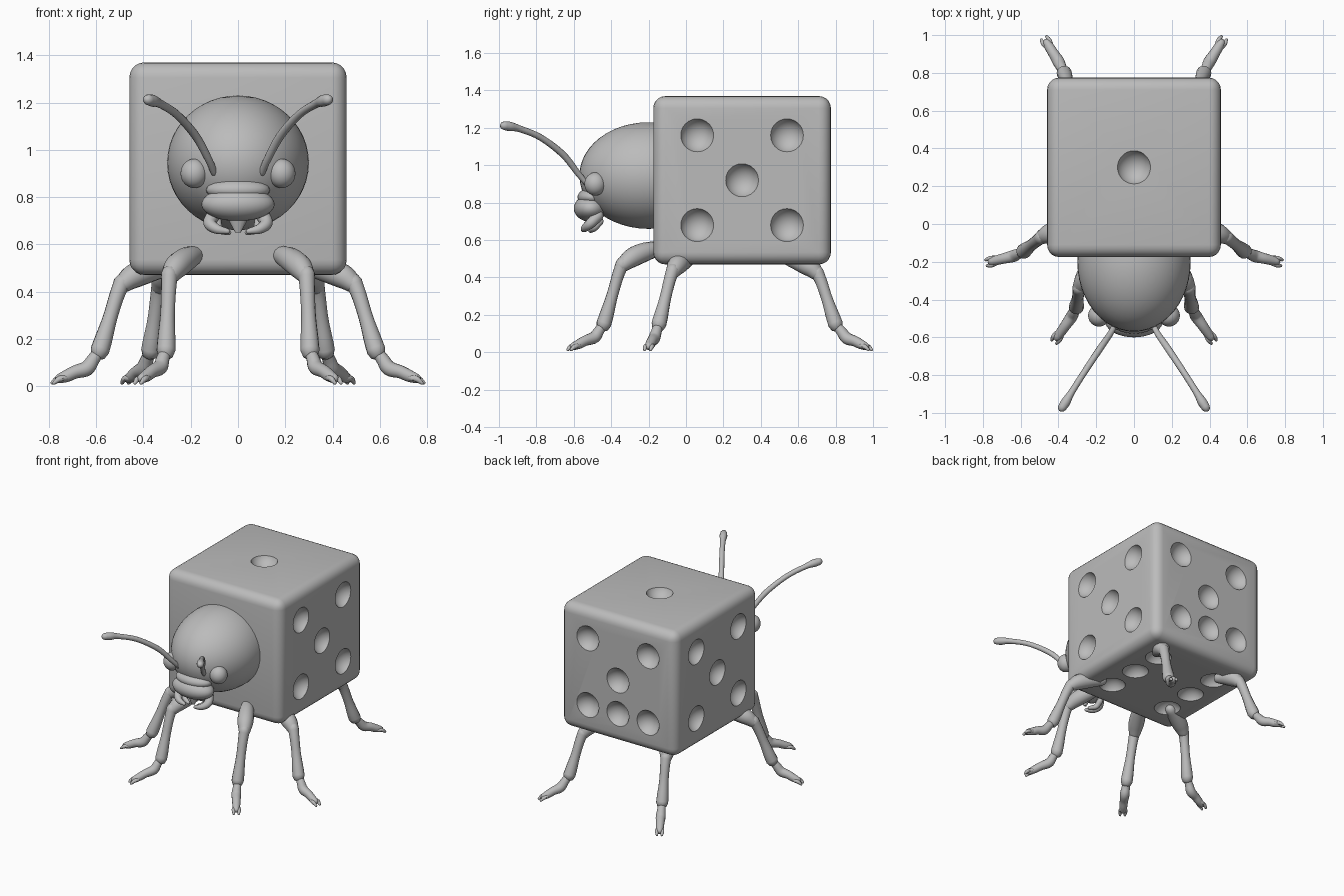
import bpy, bmesh, math
from mathutils import Vector, Matrix

cube = bpy.data.objects.get("Cube")
if cube:
    bpy.data.objects.remove(cube, do_unlink=True)

grey = bpy.data.materials.new("plain_grey")
grey.use_nodes = True
grey.diffuse_color = (0.5, 0.5, 0.5, 1)
grey.node_tree.nodes["Principled BSDF"].inputs["Base Color"].default_value = (0.5, 0.5, 0.5, 1)


def finish(name, bm):
    """Turn a bmesh into a named, coloured, smooth object."""
    bmesh.ops.recalc_face_normals(bm, faces=bm.faces)
    mesh = bpy.data.meshes.new(name)
    bm.to_mesh(mesh)
    bm.free()
    mesh.materials.append(grey)
    obj = bpy.data.objects.new(name, mesh)
    bpy.context.collection.objects.link(obj)
    smooth(obj)
    return obj


def smooth(obj):
    bpy.ops.object.select_all(action='DESELECT')
    obj.select_set(True)
    bpy.context.view_layer.objects.active = obj
    bpy.ops.object.shade_smooth_by_angle(angle=math.radians(45))


def add_ball(bm, centre, radii, seg=32):
    m = Matrix.Translation(centre) @ Matrix.Diagonal((*radii, 1))
    bmesh.ops.create_uvsphere(bm, u_segments=seg, v_segments=seg // 2, radius=1, matrix=m)


def ball(name, centre, radii, seg=32):
    bm = bmesh.new()
    add_ball(bm, centre, radii, seg)
    return finish(name, bm)


def add_tube(bm, path, side=1, sides=14, steps=5):
    """Round tube through (x, y, z, radius) points, with domed ends."""
    p = [Vector((q[0] * side, *q[1:])) for q in path]
    p = [p[0] * 2 - p[1]] + p + [p[-1] * 2 - p[-2]]
    line = []
    for a, b, c, d in zip(p, p[1:], p[2:], p[3:]):
        for i in range(steps):
            t = i / steps
            line.append(0.5 * (2 * b + (c - a) * t + (2 * a - 5 * b + 4 * c - d) * t * t
                               + (3 * b - a - 3 * c + d) * t ** 3))
    line.append(p[-2])
    up, rings = Vector((0.3, 0.2, 1)), []

    def ring(centre, r, u, v):
        angles = [2 * math.pi * k / sides for k in range(sides)]
        rings.append([bm.verts.new(centre + (u * math.cos(a) + v * math.sin(a)) * r) for a in angles])

    for i, q in enumerate(line):
        d = (line[min(i + 1, len(line) - 1)] - line[max(i - 1, 0)]).to_3d().normalized()
        u = (up - d * up.dot(d)).normalized()
        v, up = d.cross(u), u
        c, r = q.to_3d(), q.w
        if i == 0:
            for a in (75, 40):
                a = math.radians(a)
                ring(c - d * r * math.sin(a), r * math.cos(a), u, v)
        ring(c, r, u, v)
        if i == len(line) - 1:
            for a in (40, 75):
                a = math.radians(a)
                ring(c + d * r * math.sin(a), r * math.cos(a), u, v)
    for r0, r1 in zip(rings, rings[1:]):
        for k in range(sides):
            n = (k + 1) % sides
            bm.faces.new((r0[k], r0[n], r1[n], r1[k]))
    bm.faces.new(rings[0])
    bm.faces.new(rings[-1])


# Die body: rounded block with hollow spots
BODY = Vector((0, 0.3, 0.92))
HALF = Vector((0.46, 0.475, 0.45))
bm = bmesh.new()
bmesh.ops.create_cube(bm, size=2, matrix=Matrix.Translation(BODY) @ Matrix.Diagonal((*HALF, 1)))
bmesh.ops.bevel(bm, geom=bm.edges[:], offset=0.065, segments=5, profile=0.5, affect='EDGES')
body = finish("die_body", bm)

grid = 0.24
five = [(-1, -1), (1, -1), (0, 0), (-1, 1), (1, 1)]
back_six = [(-1, 1), (1, 1), (0, 0), (-1, -1), (0, -1), (1, -1)]
base_six = [(s, k) for s in (-1, 1) for k in (-1, 0, 1)]
faces = [(0, 1, five), (0, -1, five), (1, 1, back_six), (2, 1, [(0, 0)]), (2, -1, base_six)]
bm = bmesh.new()
for axis, sign, spots in faces:
    for a, b in spots:
        c = BODY.copy()
        others = [i for i in range(3) if i != axis]
        c[others[0]] += a * grid
        c[others[1]] += b * grid
        c[axis] += sign * (HALF[axis] + 0.035)
        add_ball(bm, c, (0.095, 0.095, 0.095), 28)
cutter = finish("spot_cutter", bm)
cutter.hide_render = True
mod = body.modifiers.new("spots", 'BOOLEAN')
mod.operation, mod.solver, mod.object = 'DIFFERENCE', 'EXACT', cutter
bpy.context.view_layer.objects.active = body
bpy.ops.object.modifier_apply(modifier=mod.name)
bpy.data.objects.remove(cutter, do_unlink=True)
smooth(body)

# Head, snout and mouth
ball("head", (0, -0.2, 0.945), (0.3, 0.37, 0.285), 48)
ball("brow", (0, -0.5, 0.83), (0.135, 0.08, 0.05))
ball("snout", (0, -0.51, 0.77), (0.155, 0.09, 0.072))
bm = bmesh.new()
bmesh.ops.create_cone(bm, cap_ends=True, segments=16, radius1=0.012, radius2=0.055, depth=0.08,
                      matrix=Matrix.Translation((0, -0.51, 0.69)) @ Matrix.Diagonal((1, 0.5, 1, 1)))
finish("mouth_point", bm)

antenna = [(0.10, -0.53, 0.90, 0.014), (0.125, -0.58, 0.96, 0.016), (0.18, -0.66, 1.06, 0.018),
           (0.26, -0.78, 1.15, 0.017), (0.33, -0.89, 1.195, 0.018), (0.36, -0.94, 1.207, 0.025),
           (0.38, -0.972, 1.212, 0.023)]
mandible = [(0.10, -0.47, 0.73, 0.03), (0.12, -0.51, 0.69, 0.027), (0.09, -0.54, 0.665, 0.021),
            (0.045, -0.55, 0.655, 0.012)]
palp = [(0.09, -0.46, 0.70, 0.02), (0.08, -0.49, 0.665, 0.018), (0.04, -0.51, 0.65, 0.012)]

# Legs: hip, knee, ankle, heel and toe of each pair
legs = {
    "front": [(0.17, -0.13, 0.56), (0.29, -0.34, 0.475), (0.305, -0.44, 0.15), (0.33, -0.49, 0.08), (0.41, -0.605, 0.03)],
    "middle": [(0.3, 0.02, 0.5), (0.49, -0.07, 0.44), (0.585, -0.145, 0.15), (0.64, -0.17, 0.075), (0.76, -0.2, 0.03)],
    "rear": [(0.27, 0.56, 0.49), (0.33, 0.70, 0.43), (0.37, 0.8, 0.15), (0.4, 0.86, 0.075), (0.465, 0.965, 0.03)],
}


def along(a, b, spec):
    """Points between a and b from (fraction, radius, lift) triples."""
    a, b = Vector(a), Vector(b)
    return [(*(a.lerp(b, t) + Vector((0, 0, lift))), r) for t, r, lift in spec]


for side, label in ((1, "left"), (-1, "right")):
    ball(f"{label}_eye", (side * 0.185, -0.485, 0.9), (0.058, 0.058, 0.062))
    for part, path in (("antenna", antenna), ("mandible", mandible), ("palp", palp)):
        bm = bmesh.new()
        add_tube(bm, path, side)
        finish(f"{label}_{part}", bm)
    for pair, (hip, knee, ankle, heel, toe) in legs.items():
        bm = bmesh.new()
        add_tube(bm, along(hip, knee, [(0, 0.035, 0), (0.4, 0.05, 0.012), (0.75, 0.052, 0.01), (1, 0.038, -0.01)]), side)
        add_tube(bm, along(knee, ankle, [(0, 0.036, 0), (0.25, 0.032, 0.012), (0.55, 0.031, 0.006),
                                         (0.85, 0.038, 0), (1, 0.04, 0)]), side)
        add_tube(bm, along(ankle, heel, [(0, 0.024, 0), (0.5, 0.028, 0), (1, 0.032, 0)])
                 + along(heel, toe, [(0.4, 0.028, 0.003), (0.7, 0.026, 0), (0.95, 0.021, 0)]), side)
        # Paired toe claws
        out = (Vector(toe) - Vector(heel)).to_2d().normalized()
        across = Vector((-out.y, out.x))
        for s in (-1, 1):
            pts = []
            for f, w, z, r in ((-0.03, 0.012, 0.035, 0.014), (0.0, 0.018, 0.03, 0.013), (0.022, 0.016, 0.014, 0.008)):
                q = Vector(toe).to_2d() + out * f + across * w * s
                pts.append((q.x, q.y, z, r))
            add_tube(bm, pts, side, sides=8, steps=3)
        finish(f"{label}_{pair}_leg", bm)
